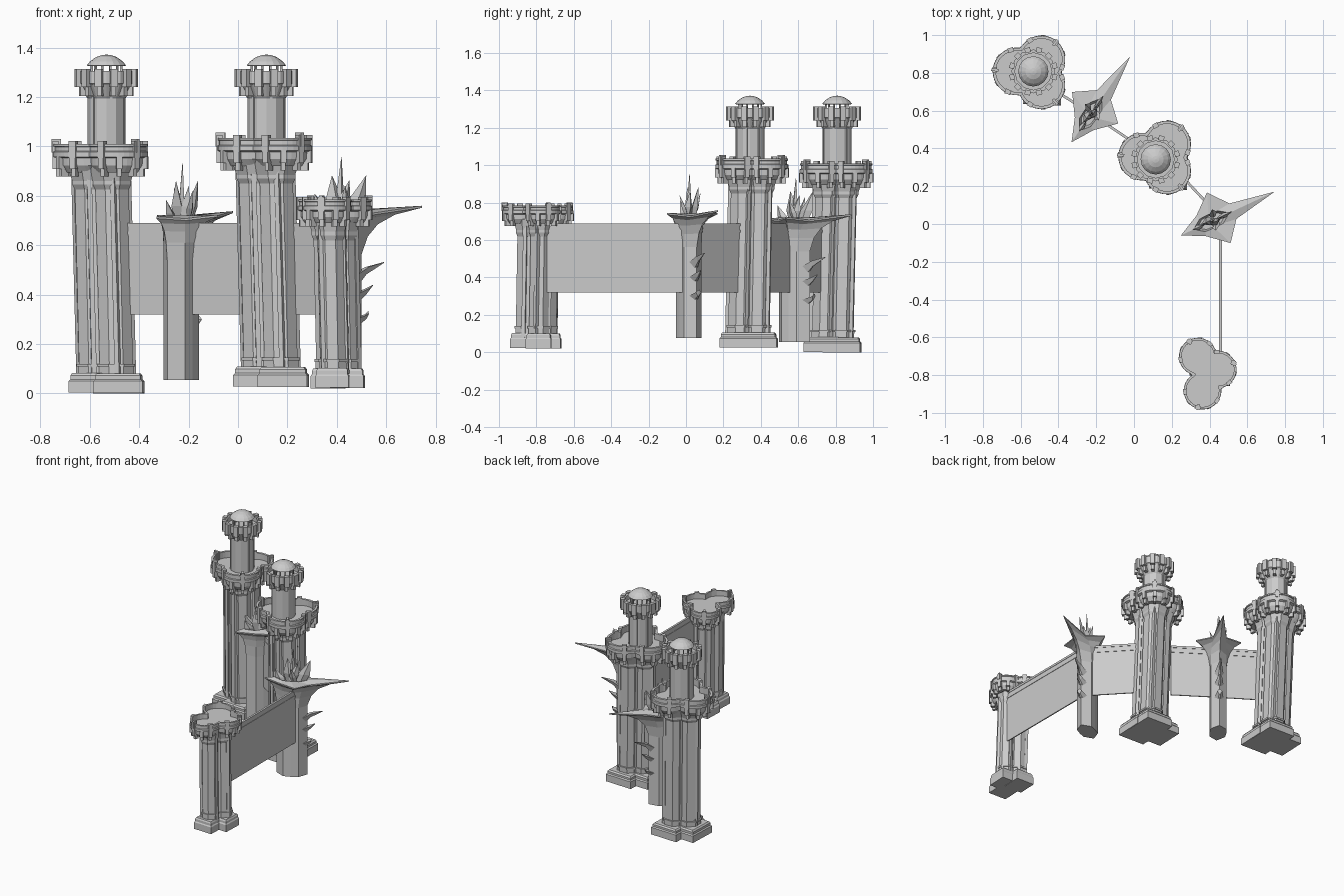
import bpy, bmesh, math
from math import sin, cos, pi, sqrt
from mathutils import Vector, Matrix

if "Cube" in bpy.data.objects:
    bpy.data.objects.remove(bpy.data.objects["Cube"])


def make(name, bm):
    bmesh.ops.recalc_face_normals(bm, faces=bm.faces)
    me = bpy.data.meshes.new(name)
    bm.to_mesh(me)
    bm.free()
    ob = bpy.data.objects.new(name, me)
    bpy.context.collection.objects.link(ob)
    return ob


def loft(bm, rings):
    """Skin a list of equal-length closed rings and cap both ends."""
    vs = [[bm.verts.new(p) for p in r] for r in rings]
    n = len(vs[0])
    for a, b in zip(vs, vs[1:]):
        for i in range(n):
            j = (i + 1) % n
            bm.faces.new((a[i], a[j], b[j], b[i]))
    bm.faces.new(vs[0][::-1])
    bm.faces.new(vs[-1])


def ring(x, y, z, r, n, rot=0.0):
    return [(x + r * cos(rot + 2 * pi * i / n), y + r * sin(rot + 2 * pi * i / n), z) for i in range(n)]


def lathe(bm, x, y, prof, n, rot=0.0):
    loft(bm, [ring(x, y, z, r, n, rot) for r, z in prof])


def box(bm, x, y, z0, z1, sx, sy, ang=0.0):
    m = Matrix.Translation((x, y, (z0 + z1) / 2)) @ Matrix.Rotation(ang, 4, 'Z') @ Matrix.Diagonal((sx, sy, z1 - z0, 1))
    bmesh.ops.create_cube(bm, size=1, matrix=m)


def outline(lobes, r, core, t):
    """Distance from the centre to the edge of a union of circles."""
    best = core
    for cx, cy in lobes:
        b = cos(t) * cx + sin(t) * cy
        d = b * b - cx * cx - cy * cy + r * r
        if d > 0:
            best = max(best, b + sqrt(d))
    return best


def tower(name, base, top, lobes, z0, zp, h, r, col, half):
    bx, by = base
    tx, ty = top
    # stepped foot made of three square plinths
    bm = bmesh.new()
    for k, (lx, ly) in enumerate(lobes):
        x, y, e = bx + lx * .75, by + ly * .75, .0015 * k
        q = sqrt(2)
        lathe(bm, x, y, [(half * q, z0 + e), (half * q, z0 + .05), (half * q * .93, z0 + .057),
                         (half * q * .93, z0 + .07 + e), (half * q * .85, z0 + .08 + e)], 4, pi / 4 - .04)
    make(name + "_foot", bm)
    # clustered octagonal shaft, leaning slightly, with flared head
    bm = bmesh.new()
    for lx, ly in lobes:
        rings = []
        for z, rr in ((z0 + .05, col * 1.05), (z0 + .108, col * 1.05), (z0 + .108, col * 1.14),
                      (z0 + .12, col * 1.14), (z0 + .12, col), (zp - .07, col), (zp - .05, col * 1.15),
                      (zp - .035, col * 1.15), (zp + .03, col * 1.45)):
            f = (z - z0) / (zp - z0)
            rings.append(ring(bx + (tx - bx) * f + lx * .63, by + (ty - by) * f + ly * .63, z, rr, 8, pi / 8))
        loft(bm, rings)
    # narrow pilaster strips in the grooves and on the outer faces
    for i in range(6):
        a = math.atan2(lobes[0][1], lobes[0][0]) + i * pi / 3
        d = outline([(lx * .63, ly * .63) for lx, ly in lobes], col * .95, col * .6, a)
        loft(bm, [ring(bx + cos(a) * d, by + sin(a) * d, z0 + .06, .014, 4, a),
                  ring(tx + cos(a) * d, ty + sin(a) * d, zp, .014, 4, a)])
    make(name + "_shaft", bm)
    # three-lobed gallery with parapet
    bm = bmesh.new()
    N = 60
    rings = []
    for rr, f in ((.68, 0), (.84, .25), (.86, .5), (.97, .55), (.97, .72), (.92, .75), (.92, .9),
                  (.96, .92), (.96, 1), (.84, 1), (.84, .62)):
        rings.append([(tx + cos(t) * d, ty + sin(t) * d, zp + h * f)
                      for t, d in ((2 * pi * i / N, outline(lobes, r * rr, r * .6, 2 * pi * i / N)) for i in range(N))])
    loft(bm, rings)
    make(name + "_gallery", bm)
    # brackets, merlons and one outward spur per lobe
    bm = bmesh.new()
    for lx, ly in lobes:
        a0 = math.atan2(ly, lx)
        for k in range(-2, 3):
            a = a0 + k * .62
            ca, sa = cos(a), sin(a)
            x, y = tx + lx, ty + ly
            box(bm, x + ca * r * .87, y + sa * r * .87, zp + h * .12, zp + h * .56, r * .24, .024, a)
            box(bm, x + ca * r * .75, y + sa * r * .75, zp - h * .15, zp + h * .3, r * .25, .018, a)
            if k % 2 == 0:
                box(bm, x + ca * r * .9, y + sa * r * .9, zp + h * .5, zp + h * 1.1, r * .19, .03, a)
        x, y = tx + lx + cos(a0) * r * .88, ty + ly + sin(a0) * r * .88
        box(bm, x, y, zp + h * .7, zp + h * 1.18, r * .3, .014, a0)
    make(name + "_battlements", bm)


def turret(name, x, y, z0):
    bm = bmesh.new()
    lathe(bm, x, y, [(.077, z0), (.077, 1.195), (.084, 1.205), (.108, 1.25), (.116, 1.255), (.116, 1.305),
                     (.098, 1.305), (.098, 1.27)], 12)
    make(name + "_turret", bm)
    # ribs around the turret head and slim strips on its drum
    bm = bmesh.new()
    for i in range(12):
        a = 2 * pi * (i + .5) / 12
        c, s = cos(a), sin(a)
        box(bm, x + c * .116, y + s * .116, 1.24, 1.313, .026, .03, a)
        box(bm, x + c * .097, y + s * .097, 1.205, 1.245, .03, .02, a)
        if i % 2:
            box(bm, x + c * .072, y + s * .072, z0, 1.2, .012, .01, a)
        box(bm, x + c * .062, y + s * .062, 1.26, 1.333, .008, .008, a)
    make(name + "_turret_ribs", bm)
    # shallow dome on posts
    bm = bmesh.new()
    lathe(bm, x, y, [(.072, 1.325), (.08, 1.328), (.066, 1.345), (.042, 1.362), (.018, 1.37), (.001, 1.372)], 16)
    make(name + "_dome", bm)


def spike(bm, a, b, w, t, ang):
    """Four-sided blade from point a to point b, w long and t thick at the root."""
    a, b = Vector(a), Vector(b)
    mid = a.lerp(b, .4)
    r = []
    for p, k in ((a, .7), (mid, 1), (b, .02)):
        r.append([p + Vector((cos(ang + d) * s * k, sin(ang + d) * s * k, 0))
                  for d, s in ((0, w), (pi / 2, t), (pi, w), (3 * pi / 2, t))])
    loft(bm, r)


def thorn_pillar(name, x, y, ang, dz):
    m = Matrix.Translation((x, y, dz)) @ Matrix.Rotation(ang, 4, 'Z')
    post = [(.1, 0), (.05, .052), (0, .055), (-.05, .052), (-.1, 0), (-.05, -.052), (0, -.055), (.05, -.052)]
    star = [(.37, 0), (.125, .045), (.043, .148), (-.06, .06), (-.178, 0), (-.06, -.06), (.043, -.148), (.125, -.045)]
    lift = [.03, 0, .015, 0, .008, 0, .015, 0]
    # pillar flaring into a star-shaped cup with a hollow boat inside
    bm = bmesh.new()
    rings = []
    for z, k in ((.055, 0), (.54, 0), (.61, .1), (.655, .27), (.685, .55), (.7, 1), (.708, 1)):
        rings.append([(p[0] + (s[0] - p[0]) * k, p[1] + (s[1] - p[1]) * k, z + u * k) for p, s, u in zip(post, star, lift)])
    for z, k in ((.72, 1), (.67, .8)):
        rings.append([(p[0] * 1.05 * k, p[1] * .7 * k, z) for p in post])
    loft(bm, rings)
    bmesh.ops.transform(bm, matrix=m, verts=bm.verts)
    make(name + "_pillar", bm)
    # flame-like blades above the cup
    bm = bmesh.new()
    for a, b, w, t in (((.05, 0, .69), (.12, 0, .86), .04, .014), ((-.06, 0, .69), (-.11, 0, .785), .03, .014),
                       ((0, 0, .69), (.01, 0, .94), .016, .012), ((-.01, .01, .69), (-.03, .005, .86), .04, .022),
                       ((.02, .02, .7), (.03, .055, .83), .022, .012), ((.02, -.02, .7), (.0, -.055, .82), .022, .012),
                       ((.0, -.01, .7), (.04, -.01, .84), .03, .022)):
        spike(bm, a, b, w, t, 0)
    # thorns on the pillar's outer edge
    for z, s in ((.46, .2), (.38, .15), (.28, .13)):
        h = .05 * s / .2
        loft(bm, [[(.07, .03, z), (.07, -.03, z), (.08, -.01, z - .9 * h), (.08, .01, z - .9 * h)],
                  [(.125, .016, z + .6 * h), (.125, -.016, z + .6 * h), (.12, -.004, z), (.12, .004, z)],
                  [(s, .001, z + h), (s, -.001, z + h), (s, -.001, z + h - .003), (s, .001, z + h - .003)]])
    bmesh.ops.transform(bm, matrix=m, verts=bm.verts)
    make(name + "_thorns", bm)


# two tall towers and one short tower
tall = [(.058, .069), (.058, -.069), (-.074, .005)]
tower("left_tower", (-.527, .783), (-.548, .803), tall, 0, .895, .115, .13, .073, .1)
turret("left", -.533, .808, .93)
tower("middle_tower", (.14, .335), (.117, .352), tall, .025, .92, .115, .13, .073, .1)
turret("middle", .115, .342, .95)
short = [(-.05, .09), (.055, .022), (-.025, -.09)]
tower("short_tower", (.402, -.803), (.388, -.792), short, .02, .69, .095, .103, .056, .068)

# thorned pillars between the towers
thorn_pillar("left_thorn", -.23, .58, math.radians(55.6), 0)
thorn_pillar("right_thorn", .41, .015, math.radians(25), .022)

# thin curtain walls with a rail band along the top
bm = bmesh.new()
for p, q in (((-.445, .725), (-.23, .585)), ((-.23, .585), (.03, .41)),
             ((.2, .31), (.457, .035)), ((.458, .04), (.458, -.745))):
    p, q = Vector(p), Vector(q)
    d, c = q - p, (p + q) / 2
    a = math.atan2(d.y, d.x)
    box(bm, c.x, c.y, .32, .64, d.length, .008, a)
    for z0, z1, w in ((.64, .655, .014), (.655, .675, .009), (.675, .69, .014)):
        box(bm, c.x, c.y, z0, z1, d.length, w, a)
make("curtain_wall", bm)
